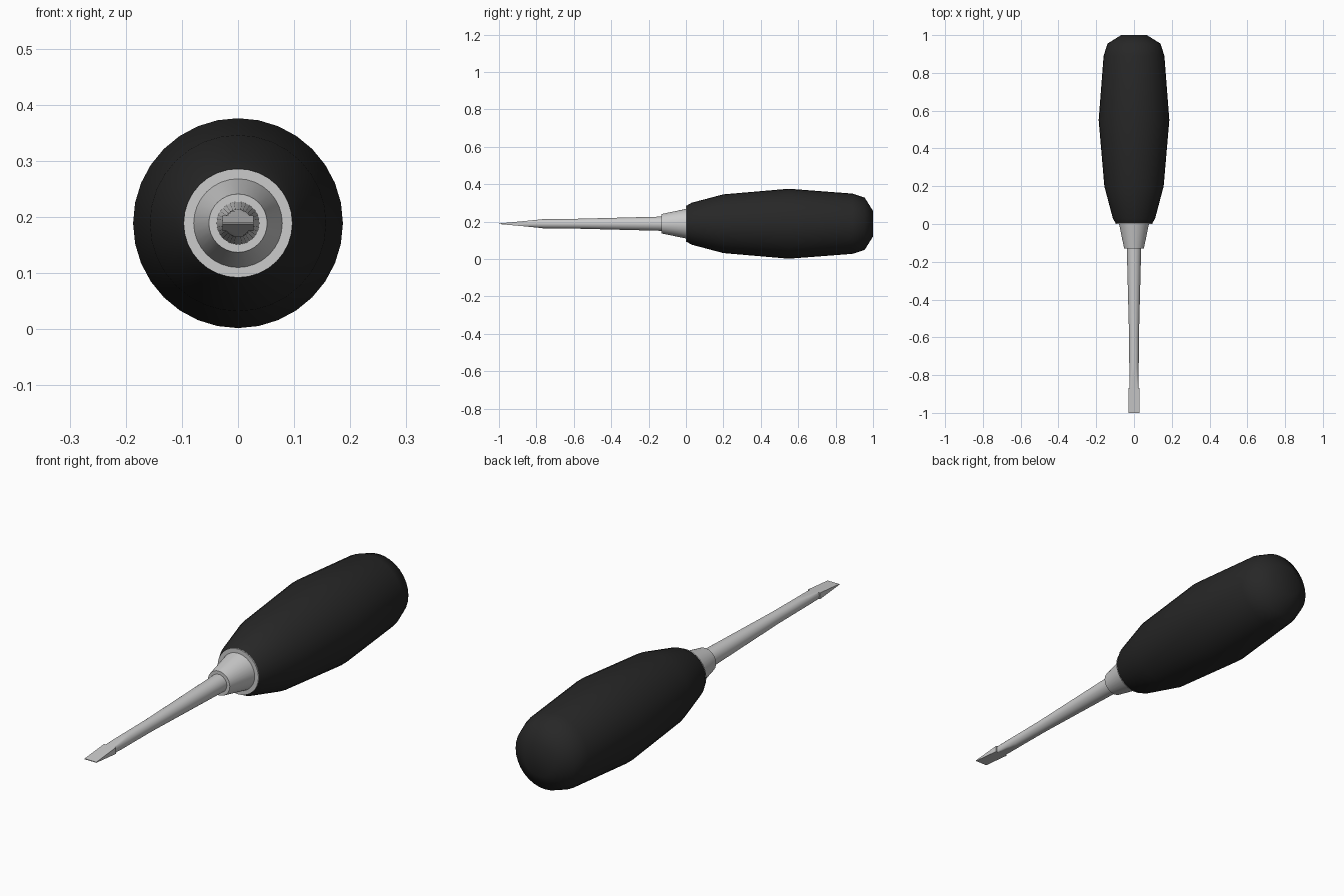
import bpy, math

if "Cube" in bpy.data.objects:
    bpy.data.objects.remove(bpy.data.objects["Cube"])

CZ = 0.189          # height of the tool's axis
SEG = 32

black = bpy.data.materials.new("black_rubber")
black.diffuse_color = (0.02, 0.02, 0.02, 1)
black.use_nodes = True
black.node_tree.nodes["Principled BSDF"].inputs["Base Color"].default_value = black.diffuse_color


def make(name, verts, faces, mat=None, angle=30):
    me = bpy.data.meshes.new(name)
    me.from_pydata(verts, [], faces)
    me.update()
    ob = bpy.data.objects.new(name, me)
    bpy.context.collection.objects.link(ob)
    if mat:
        me.materials.append(mat)
    bpy.ops.object.select_all(action='DESELECT')
    ob.select_set(True)
    bpy.context.view_layer.objects.active = ob
    bpy.ops.object.shade_smooth_by_angle(angle=math.radians(angle))
    return ob


def lathe(name, profile, mat=None, seg=SEG, angle=30):
    """Spin (y, radius[, half height]) rings around the y axis; half height flattens."""
    verts, faces = [], []
    for y, r, *h in profile:
        lim = h[0] if h else r
        for i in range(seg):
            a = 2 * math.pi * i / seg
            z = max(-lim, min(lim, r * math.sin(a)))
            verts.append((r * math.cos(a), y, CZ + z))
    for k in range(len(profile) - 1):
        for i in range(seg):
            j = (i + 1) % seg
            faces.append((k * seg + i, (k + 1) * seg + i,
                          (k + 1) * seg + j, k * seg + j))
    faces.append(tuple(range(seg)))
    last = (len(profile) - 1) * seg
    faces.append(tuple(last + i for i in reversed(range(seg))))
    return make(name, verts, faces, mat, angle)


# Bulging grip with rounded butt end
lathe("handle", [(0.004, 0.097), (0.03, 0.112), (0.2, 0.157), (0.55, 0.187),
                 (0.89, 0.161), (0.955, 0.14), (1.0, 0.068)], black, angle=60)

# Metal collar with a thin flange against the grip
lathe("collar", [(-0.13, 0.052), (0.0, 0.079), (0.0, 0.097), (0.004, 0.097)])

# Tapered shaft, ground flat towards the tip
lathe("shaft", [(-0.87, 0.025, 0.0135), (-0.83, 0.025, 0.0175),
                (-0.79, 0.025, 0.0215), (-0.76, 0.025),
                (-0.6, 0.026), (-0.13, 0.038)])

# Wedge blade
ends = [(-1.0, 0.0015), (-0.868, 0.0137)]
bv = [(sx * 0.028, y, CZ + sz * h) for y, h in ends
      for sx, sz in ((-1, -1), (1, -1), (1, 1), (-1, 1))]
bf = [(0, 1, 2, 3), (7, 6, 5, 4)] + [
    (i, i + 4, (i + 1) % 4 + 4, (i + 1) % 4) for i in range(4)]
make("blade", bv, bf)

# Consistent outward normals
bpy.ops.object.select_all(action='SELECT')
bpy.ops.object.mode_set(mode='EDIT')
bpy.ops.mesh.select_all(action='SELECT')
bpy.ops.mesh.normals_make_consistent(inside=False)
bpy.ops.object.mode_set(mode='OBJECT')
